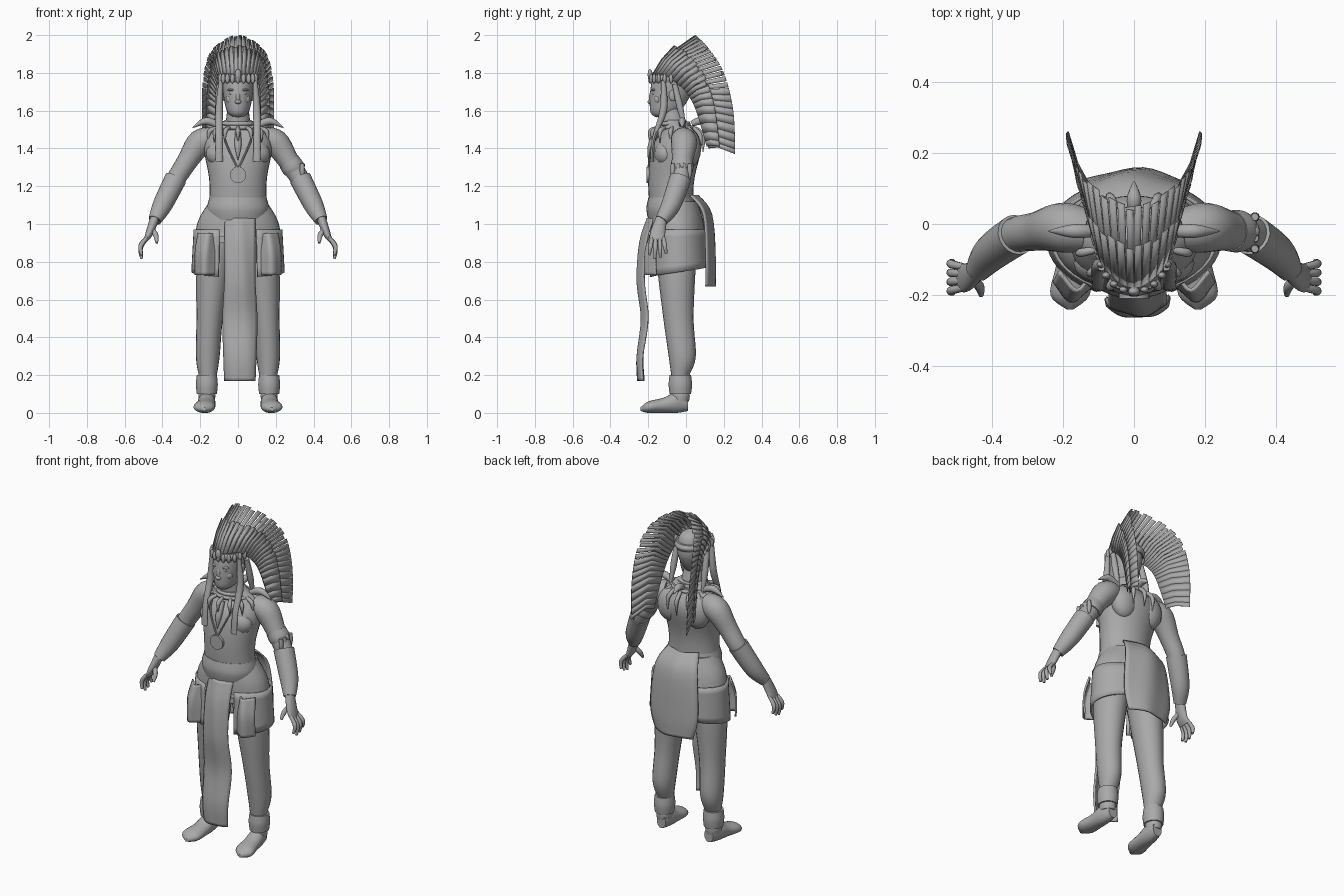
import bpy, bmesh, math
from mathutils import Vector

cube = bpy.data.objects.get("Cube")
if cube:
    bpy.data.objects.remove(cube)

grey = bpy.data.materials.new("plain_grey")
grey.use_nodes = True
tone = (.4, .4, .4, 1)
grey.diffuse_color = tone
grey.node_tree.nodes["Principled BSDF"].inputs["Base Color"].default_value = tone

ACROSS, DEPTH, UP = Vector((1, 0, 0)), Vector((0, 1, 0)), Vector((0, 0, 1))
made = []


def finish(name, bm, pair=False, thickness=0):
    """Turn the mesh into an object, mirrored for pairs and thickened for sheets."""
    bmesh.ops.recalc_face_normals(bm, faces=bm.faces)
    mesh = bpy.data.meshes.new(name)
    bm.to_mesh(mesh)
    bm.free()
    mesh.materials.append(grey)
    part = bpy.data.objects.new(name, mesh)
    bpy.context.collection.objects.link(part)
    if thickness:
        solid = part.modifiers.new("thickness", "SOLIDIFY")
        solid.thickness = thickness
        solid.offset = 0
    if pair:
        mirror = part.modifiers.new("mirror", "MIRROR")
        mirror.use_mirror_merge = False
    made.append(part)


def smooth(rows, steps=5):
    """Catmull-Rom curve through tuples of any length."""
    rows = [Vector(row) for row in rows]
    last = len(rows) - 1
    curve = []
    for i in range(last):
        before, start, end, after = rows[max(i - 1, 0)], rows[i], rows[i + 1], rows[min(i + 2, last)]
        for k in range(steps):
            t = k / steps
            leave, arrive = (end - before) / 2, (after - start) / 2
            ease = t * t * (3 - 2 * t)
            curve.append(start.lerp(end, ease) + leave * t * (1 - t) ** 2 - arrive * t * t * (1 - t))
    return curve + [rows[-1]]


def skin(bm, rings, closed=True):
    """Bridge neighbouring rings with quads, capping closed ones."""
    verts = [[bm.verts.new(point) for point in ring] for ring in rings]
    count = len(verts[0])
    for low, high in zip(verts, verts[1:]):
        for j in range(count if closed else count - 1):
            k = (j + 1) % count
            bm.faces.new((low[j], low[k], high[k], high[j]))
    if closed:
        bm.faces.new(verts[0])
        bm.faces.new(verts[-1])


def tube(name, rows, pair=False, axis=None, sides=20):
    """Loft of ellipses: x, y, z, radius and an optional second radius."""
    path = smooth([(*row, row[3])[:5] for row in rows])
    overall = (path[-1].xyz - path[0].xyz).normalized()
    hint = DEPTH if abs(overall.y) < .8 else UP
    bm, rings = bmesh.new(), []
    for i, point in enumerate(path):
        ahead, behind = path[min(i + 1, len(path) - 1)], path[max(i - 1, 0)]
        along = axis or (ahead.xyz - behind.xyz).normalized()
        u = hint.cross(along).normalized()
        v = along.cross(u)
        turns = [math.tau * k / sides for k in range(sides)]
        rings.append([point.xyz + u * point[3] * math.cos(a) + v * point[4] * math.sin(a) for a in turns])
    skin(bm, rings)
    finish(name, bm, pair)


def band(name, x, y, z, width, depth, height, pair=False):
    """Rounded belt around an upright part."""
    rows = [(x, y, z + height * k, width * (1 - abs(k) / 12), depth * (1 - abs(k) / 12)) for k in (-1, 0, 1)]
    tube(name, rows, pair, UP, 32)


def spike(name, base, tip, radius, bend=(0, 0, 0), end=.1, pair=False):
    """Tapered part such as a finger, horn or tooth."""
    base, tip = Vector(base), Vector(tip)
    middle = base.lerp(tip, .5) + Vector(bend)
    tube(name, [(*base, radius * .8), (*middle, radius), (*tip, radius * end)], pair, None, 10)


def ball(name, centre, size, pair=False):
    bm = bmesh.new()
    bmesh.ops.create_uvsphere(bm, u_segments=16, v_segments=10, radius=1)
    bmesh.ops.scale(bm, vec=size, verts=bm.verts)
    bmesh.ops.translate(bm, vec=centre, verts=bm.verts)
    finish(name, bm, pair)


def cloth(name, rows, bow, pair=False):
    """Hanging sheet from x, y, z, half width, bowed and rippled across."""
    bm, rings = bmesh.new(), []
    across = [k / 6 - 1 for k in range(13)]
    for p in smooth(rows):
        rings.append([(p.x + c * p[3], p.y + bow * (c * c + math.sin(c * 5 + p.z * 5) / 9), p.z) for c in across])
    skin(bm, rings, False)
    finish(name, bm, pair, .01)


# Torso, neck and head
tube("torso", [(0, -.06, .9, .17, .11), (0, -.08, 1.2, .15, .12), (0, -.05, 1.4, .18, .13),
               (0, -.04, 1.49, .15, .09), (0, -.06, 1.55, .07, .06)], axis=UP, sides=32)
ball("chest_muscles", (.08, -.11, 1.37), (.09, .06, .07), True)
ball("shoulder_blades", (.09, .02, 1.4), (.08, .06, .1), True)
tube("neck", [(0, -.06, 1.5, .07), (0, -.09, 1.66, .05)], axis=UP)
tube("head", [(0, -.14, 1.57, .03), (0, -.11, 1.6, .06, .08), (0, -.08, 1.7, .08, .11),
              (0, -.07, 1.78, .08, .1), (0, -.05, 1.83, .05, .06), (0, -.05, 1.85, .01)], axis=UP, sides=28)

# Face
spike("nose_bridge", (0, -.185, 1.65), (0, -.18, 1.71), .013, end=.5)
ball("nose_tip", (0, -.188, 1.647), (.018, .016, .012))
for height in (1.61, 1.62):
    ball("lip", (0, -.175, height), (.026, .01, .006))
ball("chin", (0, -.155, 1.585), (.03, .02, .02))
ball("eyes", (.03, -.17, 1.69), (.015, .01, .007), True)
ball("brows", (.03, -.17, 1.71), (.026, .015, .007), True)
ball("cheeks", (.04, -.15, 1.66), (.025, .02, .025), True)
ball("ears", (.08, -.07, 1.68), (.01, .02, .03), True)

# Arms, bracers and hands
tube("arms", [(.13, -.02, 1.45, .06), (.2, -.01, 1.43, .07), (.27, -.02, 1.33, .055),
              (.35, -.04, 1.2, .048), (.44, -.13, 1.02, .03)], True)
tube("bracers", [(.33, -.03, 1.24, .058), (.4, -.08, 1.1, .052), (.44, -.13, 1.02, .035)], True)
tube("palms", [(.44, -.13, 1.03, .025, .03), (.47, -.15, .95, .02, .04), (.49, -.15, .91, .01, .04)], True)
for k in range(4):
    spread = (k - 1.5) / 50
    drop = abs(k - 1.3) / 50
    spike("fingers", (.48, spread - .15, .93), (.51, spread * 1.5 - .15, .81 + drop), .012, (.02, 0, 0), .6, True)
spike("thumbs", (.46, -.15, .98), (.43, -.2, .9), .014, (-.01, 0, 0), .5, True)

# Toothed armband worn on one arm only
tube("armband", [(.27, -.02, 1.33, .058), (.29, -.02, 1.3, .06), (.3, -.02, 1.28, .056)])
for k in range(4):
    y = k * .03 - .07
    spike("armband_tooth", (.34, y, 1.32), (.34, y, 1.23), .013)
ball("armband_knot", (.33, -.02, 1.31), (.025, .02, .02))

# Trousers and shoes
tube("trouser_legs", [(.1, -.05, .93, .09, .11), (.13, -.05, .75, .09, .1), (.15, -.04, .5, .07, .08),
                      (.16, -.02, .3, .063, .072), (.16, -.03, .2, .048)], True, UP)
band("ankle_cuffs", .165, -.03, .15, .058, .062, .05, True)
tube("shoes", [(.16, .01, .05, .03, .04), (.165, -.05, .055, .045, .055), (.17, -.12, .04, .05, .04),
               (.18, -.2, .03, .055, .03), (.18, -.24, .02, .01, .01)], True, DEPTH)
band("shoe_collars", .165, -.03, .09, .045, .05, .03, True)

# Waist wrap, sash and belt
tube("waist_wrap", [(0, -.06, 1.12, .15, .12), (0, -.05, 1.02, .21, .14), (0, -.04, .9, .235, .15)], axis=UP, sides=36)
band("belly_sash", 0, -.08, 1.08, .165, .13, .06)
band("hip_belt", 0, -.04, .94, .235, .155, .02)

# Skirt panels wrap from beside the front cloth to the back, hem rising behind
bm, rings = bmesh.new(), []
for h in [k / 6 for k in range(7)]:
    ring = []
    for w in [k / 22 for k in range(23)]:
        a = math.radians(155 * w - 65)
        hem = .72 + .06 * w
        ring.append(((.23 + h / 80) * math.cos(a), (.15 + h / 80) * math.sin(a) - .04, .97 + (hem - .97) * h))
    rings.append(ring)
skin(bm, rings, False)
finish("skirt_panels", bm, True, .01)
cloth("pouch_flaps", [(.16, -.18, .95, .05), (.17, -.21, .85, .055), (.17, -.21, .73, .055)], .05, True)

# Front and back hanging cloths
cloth("front_cloth", [(.01, -.2, 1.03, .08), (.01, -.24, .9, .08), (.01, -.255, .7, .08), (.01, -.235, .5, .09),
                      (.01, -.26, .3, .085), (.01, -.255, .17, .08)], .03)
cloth("back_cloth", [(0, .06, 1.15, .1), (0, .13, 1.05, .14), (0, .15, .8, .16), (0, .15, .67, .13)], -.04)

# Headband with beads and a jewel
band("headband", 0, -.07, 1.77, .095, .12, .02)
for k in range(-6, 7):
    a = k * .3
    ball("headband_bead", (math.sin(a) / 10, -.07 - .12 * math.cos(a), 1.77), (.012, .01, .026))
ball("headband_jewel", (0, -.19, 1.79), (.017, .013, .03))


# Feather headdress: two fanned layers trailing down both sides
def arch(half):
    return smooth([(-x, y, z) for x, y, z in half[:0:-1]] + half, 12)


roots = arch([(0, -.17, 1.78), (.09, -.1, 1.78), (.1, 0, 1.7), (.11, .06, 1.6), (.13, .12, 1.4)])
tips = arch([(0, .05, 2), (.13, .12, 1.93), (.18, .2, 1.8), (.19, .25, 1.6), (.185, .26, 1.37)])


def along(curve, t):
    place = min(max(t, 0), 1) * (len(curve) - 1)
    i = min(int(place), len(curve) - 2)
    return curve[i].lerp(curve[i + 1], place - i)


def feathers(name, count, reach, lift):
    bm = bmesh.new()
    for i in range(count):
        middle = (i + .5) / count
        trailing = abs(middle - .5) > .3
        length = reach - (.04 if i % 3 == 1 and not trailing else 0)
        gap = 0 if trailing else .1
        rings = []
        for part in (0, .5, 1):
            half = (.5 - gap * part) / count
            # Bulge the fan outward so it clears the crown
            arc = Vector((0, -.02, .02)) * math.sin(math.pi * part * length)
            splay = [Vector((lift * (2 * t - 1), -lift, lift)) for t in (middle - half, middle + half)]
            rings.append([along(roots, t).lerp(along(tips, t), length * part) + arc + push
                          for t, push in zip((middle - half, middle + half), splay)])
        skin(bm, rings, False)
    finish(name, bm, False, .003)


feathers("long_feathers", 46, 1, 0)
feathers("short_feathers", 40, .62, .01)

# Braids and temple feathers hanging from the headband
tube("braids", [(.09, -.12, 1.76, .012), (.1, -.12, 1.6, .02), (.1, -.17, 1.45, .018, .01),
                (.1, -.18, 1.33, .02, .01)], True, UP, 12)
spike("temple_feathers", (.1, -.06, 1.74), (.11, 0, 1.48), .018, pair=True)

# Collar with teeth and horns
band("upper_collar", 0, -.06, 1.53, .09, .085, .012)
band("lower_collar", 0, -.05, 1.51, .12, .1, .012)
for k in range(14):
    a = math.tau * (k + .5) / 14
    side, back = math.cos(a), math.sin(a)
    drop = .12 if back > .6 else .07
    spike("collar_tooth", (side * .11, back * .1 - .05, 1.51), (side * .16, back * .14 - .05, 1.5 - drop),
          .012, (side / 50, back / 50, .02))
spike("shoulder_horns", (.1, -.02, 1.52), (.24, -.02, 1.51), .02, (0, 0, .03), pair=True)
spike("nape_horn", (0, .03, 1.53), (0, .12, 1.52), .02, (0, 0, .02))

# Cord, throat tooth and medallion
tube("cords", [(.08, -.12, 1.5, .005), (.06, -.18, 1.42, .005), (0, -.2, 1.29, .005)], True, None, 8)
spike("throat_tooth", (0, -.15, 1.49), (0, -.2, 1.34), .018, (0, -.01, 0))
tube("medallion", [(0, -.19, 1.26, .043), (0, -.21, 1.26, .043)], sides=24)

bpy.ops.object.select_all(action="DESELECT")
for part in made:
    part.select_set(True)
bpy.context.view_layer.objects.active = made[0]
bpy.ops.object.shade_smooth_by_angle(angle=math.radians(40))
